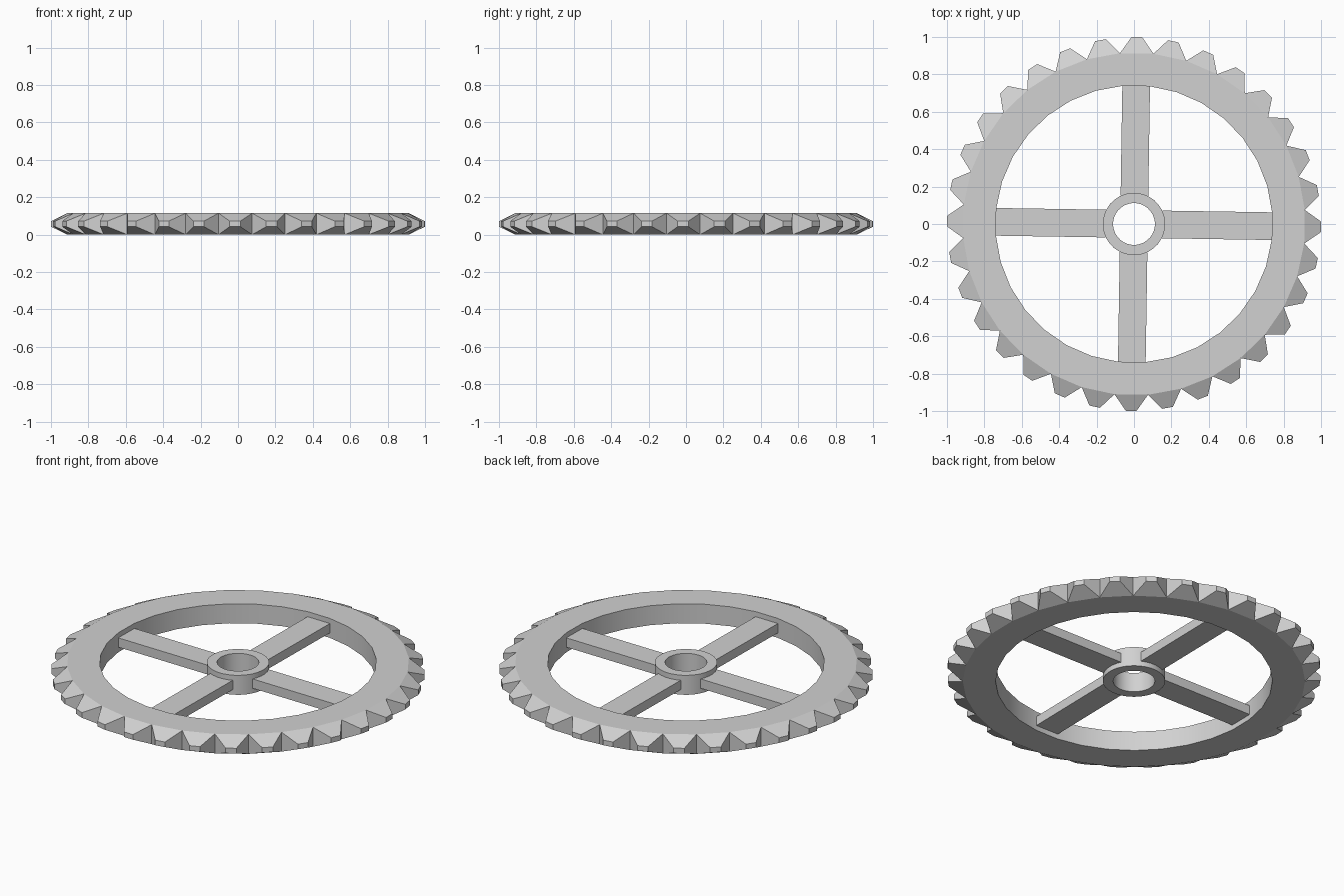
import bpy, bmesh, math
from mathutils import Matrix

cube = bpy.data.objects.get("Cube")
if cube:
    bpy.data.objects.remove(cube)

HEIGHT = 0.115
MID = HEIGHT / 2
TEETH = 32
STEP = 2 * math.pi / TEETH
TURN = math.radians(-0.9)

steel = bpy.data.materials.new("light grey")
steel.use_nodes = True
steel.diffuse_color = (0.64, 0.64, 0.64, 1)
steel.node_tree.nodes["Principled BSDF"].inputs["Base Color"].default_value = steel.diffuse_color


def finish(bm, name):
    """Turn the bmesh into a shaded object with the wheel's slight rotation."""
    bmesh.ops.recalc_face_normals(bm, faces=bm.faces)
    bmesh.ops.rotate(bm, verts=bm.verts, matrix=Matrix.Rotation(TURN, 3, 'Z'))
    mesh = bpy.data.meshes.new(name)
    bm.to_mesh(mesh)
    bm.free()
    mesh.materials.append(steel)
    obj = bpy.data.objects.new(name, mesh)
    bpy.context.collection.objects.link(obj)
    bpy.ops.object.select_all(action='DESELECT')
    obj.select_set(True)
    bpy.context.view_layer.objects.active = obj
    bpy.ops.object.shade_smooth_by_angle(angle=math.radians(15))
    return obj


def circle(bm, radius, z):
    return [bm.verts.new((radius * math.cos((k - 0.5) * STEP),
                          radius * math.sin((k - 0.5) * STEP), z)) for k in range(TEETH)]


def ring(bm, inner, outer):
    """Flat ring of full height, open on its outer side."""
    it, ib = circle(bm, inner, HEIGHT), circle(bm, inner, 0)
    ot, ob = circle(bm, outer, HEIGHT), circle(bm, outer, 0)
    for k in range(TEETH):
        n = (k + 1) % TEETH
        bm.faces.new((it[k], ot[k], ot[n], it[n]))
        bm.faces.new((ib[k], ib[n], ob[n], ob[k]))
        bm.faces.new((it[k], it[n], ib[n], ib[k]))
    return ot, ob


# Rim with a blunt pyramid tooth on every segment
bm = bmesh.new()
top, bottom = ring(bm, 0.741, 0.916)
for k in range(TEETH):
    n = (k + 1) % TEETH
    root = (bottom[k], bottom[n], top[n], top[k])
    spin = Matrix.Rotation(k * STEP, 3, 'Z')
    tip = []
    for side, up in ((-1, -1), (1, -1), (1, 1), (-1, 1)):
        v = bm.verts.new((0.999, side * 0.029, MID + up * 0.015))
        v.co = spin @ v.co
        tip.append(v)
    bm.faces.new(tip)
    for i in range(4):
        j = (i + 1) % 4
        bm.faces.new((root[i], root[j], tip[j], tip[i]))
finish(bm, "toothed_rim")

# Hub with a shaft hole
bm = bmesh.new()
top, bottom = ring(bm, 0.112, 0.167)
for k in range(TEETH):
    n = (k + 1) % TEETH
    bm.faces.new((bottom[k], bottom[n], top[n], top[k]))
finish(bm, "hub")

# Four flat spokes between hub and rim
INNER, OUTER = 0.15, 0.738
for q in range(4):
    bm = bmesh.new()
    bmesh.ops.create_cube(bm, size=1)
    bmesh.ops.scale(bm, verts=bm.verts, vec=(OUTER - INNER, 0.148, 0.055))
    bmesh.ops.translate(bm, verts=bm.verts, vec=((OUTER + INNER) / 2, 0, MID))
    bmesh.ops.rotate(bm, verts=bm.verts, matrix=Matrix.Rotation(q * math.pi / 2, 3, 'Z'))
    finish(bm, f"spoke_{q + 1}")
